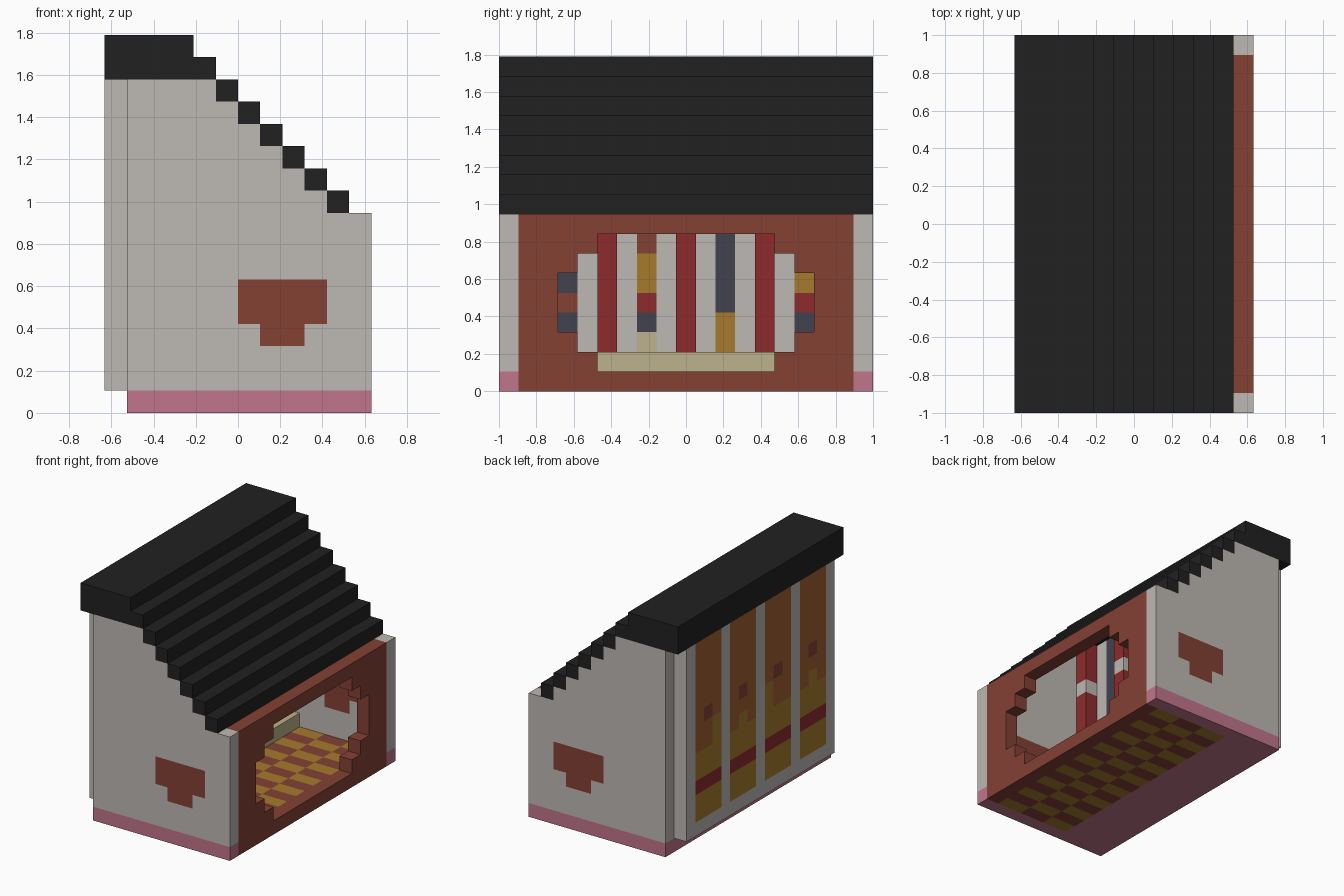
import bpy
import bmesh
from mathutils import Vector

cube = bpy.data.objects.get("Cube")
if cube:
    bpy.data.objects.remove(cube, do_unlink=True)

UNIT = 2 / 19          # one building block; the house is 19 blocks long

COLOURS = {
    "plaster": (189, 185, 180),
    "roof_black": (33, 33, 33),
    "base_pink": (193, 117, 140),
    "brick": (131, 65, 52),
    "gold": (166, 122, 44),
    "red": (142, 43, 45),
    "navy": (66, 66, 80),
    "cream": (189, 178, 140),
    "brown": (162, 95, 48),
}
NAMES = list(COLOURS)


def linear(c):
    c /= 255
    return c / 12.92 if c < 0.04 else ((c + 0.055) / 1.055) ** 2.4


def make_material(name, rgb):
    mat = bpy.data.materials.new(name)
    mat.use_nodes = True
    colour = [linear(c) for c in rgb] + [1]
    mat.diffuse_color = colour
    node = next(n for n in mat.node_tree.nodes if n.type == 'BSDF_PRINCIPLED')
    node.inputs["Base Color"].default_value = colour
    return mat


MATERIALS = {n: make_material(n, c) for n, c in COLOURS.items()}


def block_part(name, xs, ys, zs, rule):
    """Solid of unit blocks; rule gives each block's colour or None for empty."""
    if isinstance(rule, str):
        plain = rule
        rule = lambda i, j, k: plain
    blocks = {}
    for i in range(*xs):
        for j in range(*ys):
            for k in range(*zs):
                colour = rule(i, j, k)
                if colour:
                    blocks[i, j, k] = colour
    used = [n for n in NAMES if n in blocks.values()]
    bm = bmesh.new()
    for cell, colour in blocks.items():
        for axis in range(3):
            for side in (-1, 1):
                near = list(cell)
                near[axis] += side
                if tuple(near) in blocks:
                    continue
                # outer face of this block
                normal = Vector([side if a == axis else 0 for a in range(3)])
                u = Vector([a == (axis + 1) % 3 for a in range(3)])
                v = normal.cross(u)
                mid = Vector(cell) + Vector((0.5, 0, 0.5)) + normal / 2
                corners = [mid + (p * u + q * v) / 2
                           for p, q in ((-1, -1), (1, -1), (1, 1), (-1, 1))]
                face = bm.faces.new([bm.verts.new(c * UNIT) for c in corners])
                face.material_index = used.index(colour)
    bmesh.ops.remove_doubles(bm, verts=bm.verts[:], dist=UNIT / 100)
    bmesh.ops.dissolve_limit(bm, angle_limit=0.01, verts=bm.verts[:],
                             edges=bm.edges[:], delimit={'MATERIAL'})
    mesh = bpy.data.meshes.new(name)
    bm.to_mesh(mesh)
    bm.free()
    for n in used:
        mesh.materials.append(MATERIALS[n])
    obj = bpy.data.objects.new(name, mesh)
    bpy.context.collection.objects.link(obj)
    return obj


# Gable walls with stepped tops, pink footing and a brick patch
def gable(i, j, k):
    if k >= max(9, min(15, 13 - i)):
        return None
    if k == 0:
        return "base_pink"
    patch = (k in (4, 5) and 0 <= i < 4) or (k == 3 and 1 <= i < 3)
    return "brick" if patch else "plaster"


for name, j in (("right_gable_wall", -9), ("left_gable_wall", 9)):
    block_part(name, (-5, 6), (j, j + 1), (0, 15), gable)


# Brick wall with a stepped round opening
def window_wall(i, j, k):
    reach = {1: 4, 7: 4, 2: 5, 6: 5, 3: 6, 4: 6, 5: 6}.get(k, -1)
    return None if abs(j) <= reach else "brick"


block_part("window_wall", (5, 6), (-8, 9), (0, 9), window_wall)


# Floor: gold tiles set in brick, pink under the raised end
def floor(i, j, k):
    if i < -1:
        return "base_pink"
    return "gold" if (i + 1 + 2 * (j % 2)) % 4 < 2 else "brick"


block_part("floor", (-5, 5), (-8, 9), (0, 1), floor)
block_part("platform", (-5, -1), (-8, 9), (1, 2), "cream")

# Rear wall: four tall painted panels between plain pilasters
DRIP_TOPS = {7: 7, 6: 7, 5: 9, 3: 7, 2: 8, 1: 7,
             -1: 9, -2: 7, -3: 7, -5: 7, -6: 8, -7: 7}


def rear_wall(i, j, k):
    if j % 4 == 0 or k < 2:
        return "plaster"
    if k == 4:
        return "red"
    if k < DRIP_TOPS[j]:
        return "gold"
    return "brick" if k == 9 and j % 4 == 2 else "brown"


block_part("rear_wall", (-6, -5), (-8, 9), (1, 15), rear_wall)

# Inner screen with coloured strips, listed upward from the platform
STRIPS = {
    -6: ["plaster", "navy", "brick", "navy", "plaster"],
    -2: ["cream", "navy", "red", "gold", "gold", "brick"],
    2: ["gold", "gold"],
    6: ["plaster", "navy", "red", "gold", "plaster"],
}


def screen(i, j, k):
    strip = STRIPS.get(j)
    if not strip:
        return "plaster"
    return strip[k - 2] if k - 2 < len(strip) else "navy"


block_part("inner_screen", (-5, -3), (-8, 9), (2, 15), screen)

# Red posts with a pale band
for n, j in enumerate(range(-8, 9, 4)):
    block_part("red_post_%d" % (n + 1), (-3, -2), (j, j + 1), (2, 15),
               lambda i, j, k: "plaster" if k == 11 else "red")

# Roof: thick ridge slab and descending steps
block_part("roof_ridge", (-6, -2), (-9, 10), (15, 17), "roof_black")
for n in range(7):
    block_part("roof_step_%d" % (n + 1), (n - 2, n - 1), (-9, 10),
               (15 - n, 16 - n), "roof_black")
